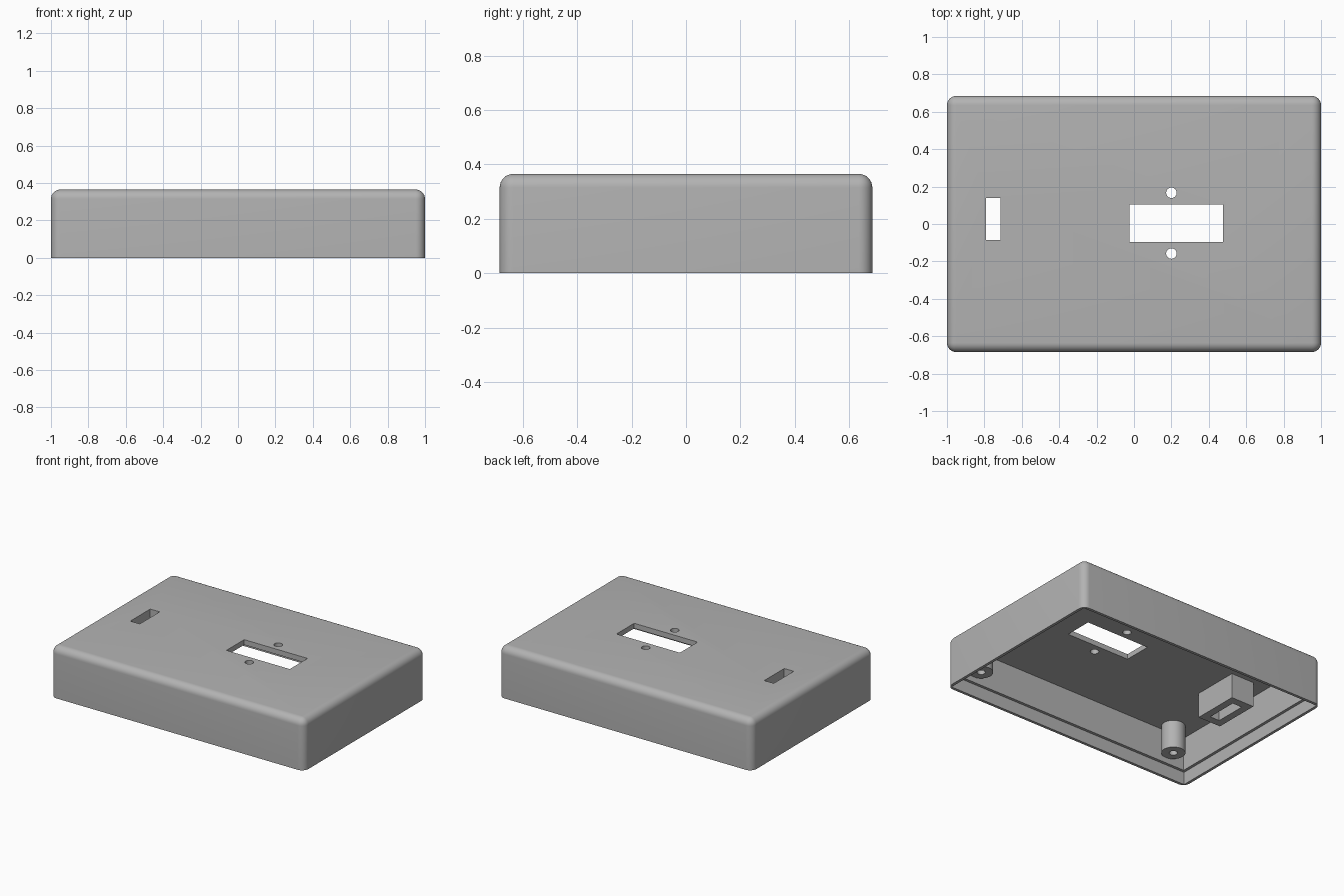
import bpy, bmesh
from mathutils import Matrix, Vector

if "Cube" in bpy.data.objects:
    bpy.data.objects.remove(bpy.data.objects["Cube"], do_unlink=True)

grey = bpy.data.materials.new("grey plastic")
grey.use_nodes = True
COLOUR = (0.45, 0.45, 0.45, 1)
grey.diffuse_color = COLOUR
grey.node_tree.nodes["Principled BSDF"].inputs["Base Color"].default_value = COLOUR

HX, HY, H = 1.0, 0.685, 0.365
CEILING = 0.328
WALL, RIM, STEP = 0.04, 0.02, 0.09


def finish(name, bm):
    mesh = bpy.data.meshes.new(name)
    bmesh.ops.recalc_face_normals(bm, faces=bm.faces)
    bm.to_mesh(mesh)
    bm.free()
    mesh.materials.append(grey)
    obj = bpy.data.objects.new(name, mesh)
    bpy.context.collection.objects.link(obj)
    return obj


def box(name, lo, hi, radius=0):
    lo, hi = Vector(lo), Vector(hi)
    bm = bmesh.new()
    place = Matrix.Translation((lo + hi) / 2) @ Matrix.Diagonal((*(hi - lo), 1))
    bmesh.ops.create_cube(bm, size=1, matrix=place)
    if radius:
        # round everything except the open bottom edge
        edges = [e for e in bm.edges if max(v.co.z for v in e.verts) > lo.z + 0.001]
        bmesh.ops.bevel(bm, geom=edges, offset=radius, segments=8,
                        profile=0.5, affect='EDGES')
    return finish(name, bm)


def cylinder(name, x, y, z0, z1, r, sides=32):
    bm = bmesh.new()
    bmesh.ops.create_cone(bm, cap_ends=True, segments=sides, radius1=r, radius2=r,
                          depth=z1 - z0, matrix=Matrix.Translation((x, y, (z0 + z1) / 2)))
    return finish(name, bm)


def select_only(obj):
    bpy.ops.object.select_all(action='DESELECT')
    obj.select_set(True)
    bpy.context.view_layer.objects.active = obj


def cut(obj, *cutters):
    for cutter in cutters:
        mod = obj.modifiers.new("cut", 'BOOLEAN')
        mod.operation = 'DIFFERENCE'
        mod.solver = 'EXACT'
        mod.object = cutter
        select_only(obj)
        bpy.ops.object.modifier_apply(modifier=mod.name)
        bpy.data.objects.remove(cutter, do_unlink=True)


def inset_box(name, inset, z0, z1):
    return box(name, (inset - HX, inset - HY, z0), (HX - inset, HY - inset, z1))


def slot_cutter():
    return box("slot_cutter", (-0.79, -0.085, 0.05), (-0.715, 0.14, 0.5))


# Enclosure shell: rounded block, cavity, stepped rim and openings
shell = box("enclosure_shell", (-HX, -HY, 0), (HX, HY, H), radius=0.05)
cut(shell,
    inset_box("cavity_cutter", WALL, -0.1, CEILING),
    inset_box("rim_cutter", RIM, -0.1, STEP),
    box("window_cutter", (-0.025, -0.095, 0.2), (0.475, 0.105, 0.5)),
    slot_cutter(),
    cylinder("upper_hole_cutter", 0.2, 0.167, 0.2, 0.5, 0.028),
    cylinder("lower_hole_cutter", 0.2, -0.158, 0.2, 0.5, 0.028))

# Sleeve hanging below the small slot
sleeve = box("slot_sleeve", (-0.842, -0.14, 0.15), (-0.662, 0.195, CEILING))
cut(sleeve, slot_cutter())

# Four screw posts with blind holes
posts = []
for x, side in ((-0.81, "right"), (0.81, "left")):
    for y, end in ((-0.57, "front"), (0.57, "back")):
        post = cylinder(f"{end}_{side}_screw_post", x, y, 0.13, CEILING, 0.078)
        cut(post, cylinder("screw_cutter", x, y, 0.05, 0.3, 0.027))
        posts.append(post)

# Smooth the rounded surfaces, keep the corners crisp
for obj in [shell, sleeve] + posts:
    select_only(obj)
    bpy.ops.object.shade_smooth_by_angle(angle=0.6)
